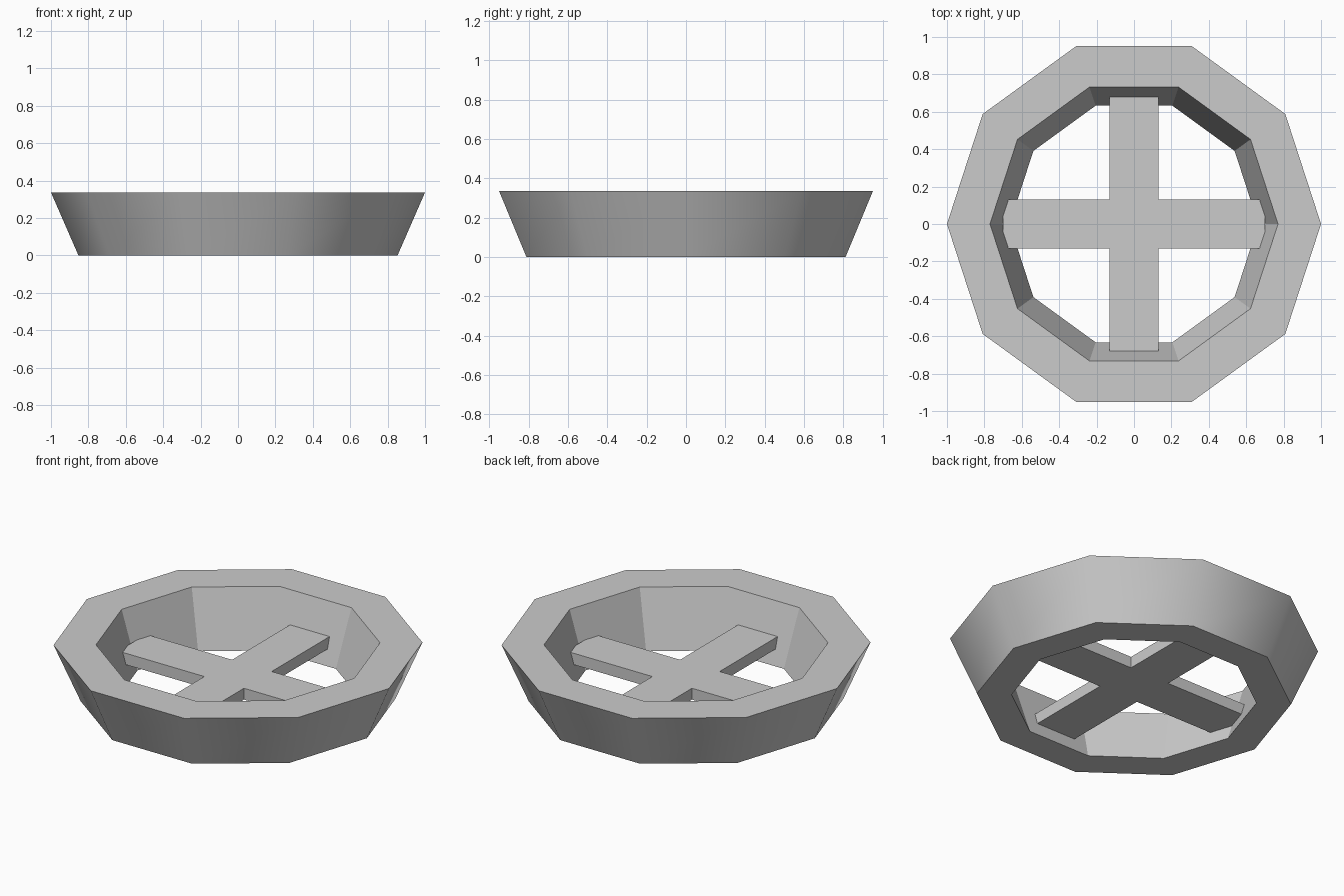
import bpy
import bmesh
from math import cos, sin, tau

if "Cube" in bpy.data.objects:
    bpy.data.objects.remove(bpy.data.objects["Cube"])

SIDES = 10
HEIGHT = 0.337


def finish(name, bm):
    bmesh.ops.recalc_face_normals(bm, faces=bm.faces[:])
    mesh = bpy.data.meshes.new(name)
    bm.to_mesh(mesh)
    bm.free()
    obj = bpy.data.objects.new(name, mesh)
    bpy.context.collection.objects.link(obj)
    return obj


# Ten-sided flared rim: closed (radius, z) profile swept around z
profile = [(0.853, 0), (1.0, HEIGHT), (0.77, HEIGHT), (0.665, 0)]
bm = bmesh.new()
rings = [[bm.verts.new((r * cos(tau * i / SIDES), r * sin(tau * i / SIDES), z))
          for i in range(SIDES)] for r, z in profile]
for k in range(len(rings)):
    a, b = rings[k], rings[(k + 1) % len(rings)]
    for i in range(SIDES):
        j = (i + 1) % SIDES
        face = bm.faces.new((a[i], a[j], b[j], b[i]))
        face.smooth = (k == 0)  # only the outer wall is smooth shaded
finish("rim", bm)

# Cross spokes: extruded plus shape, ends set into the rim wall
L, W, Z0, Z1 = 0.70, 0.131, 0.088, 0.156
arm = [(L, -W), (L, W), (W, W)]
outline = []
for _ in range(4):
    outline += arm
    arm = [(-y, x) for x, y in arm]
bm = bmesh.new()
base = bm.faces.new([bm.verts.new((x, y, Z0)) for x, y in outline])
ext = bmesh.ops.extrude_face_region(bm, geom=[base], use_keep_orig=True)
top = [v for v in ext["geom"] if isinstance(v, bmesh.types.BMVert)]
bmesh.ops.translate(bm, verts=top, vec=(0, 0, Z1 - Z0))
finish("cross_spokes", bm)
